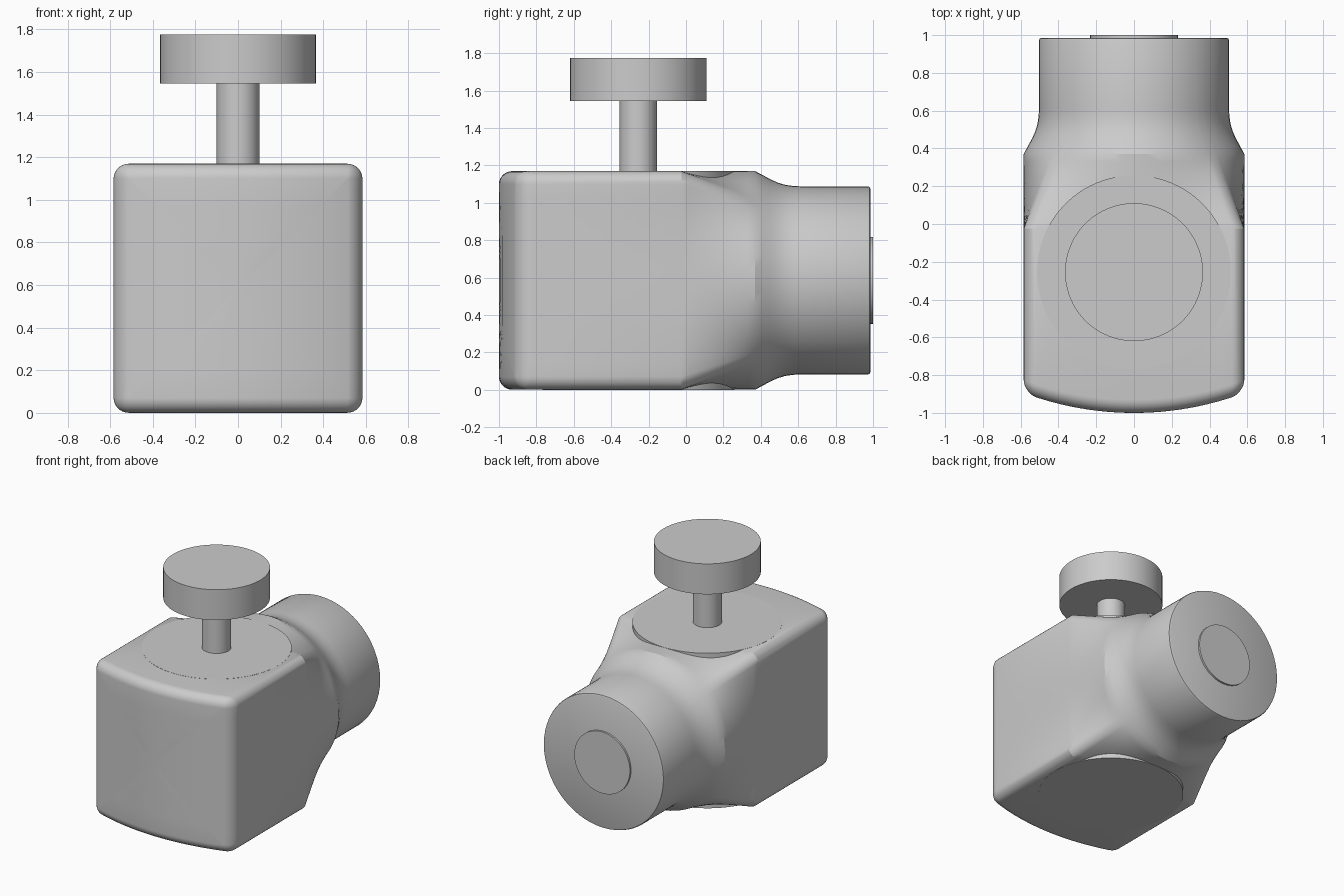
import bpy, bmesh, math
from mathutils import Vector

cube = bpy.data.objects.get("Cube")
if cube:
    bpy.data.objects.remove(cube, do_unlink=True)

grey = bpy.data.materials.new("plain_grey")
grey.use_nodes = True
colour = (0.6, 0.6, 0.6, 1)
grey.diffuse_color = colour
grey.node_tree.nodes["Principled BSDF"].inputs["Base Color"].default_value = colour

HALF, MID, FILLET = 0.584, 0.585, 0.07


def finish(name, bm):
    bmesh.ops.remove_doubles(bm, verts=bm.verts, dist=0.0001)
    bmesh.ops.recalc_face_normals(bm, faces=bm.faces)
    mesh = bpy.data.meshes.new(name)
    bm.to_mesh(mesh)
    bm.free()
    mesh.materials.append(grey)
    mesh.shade_smooth()
    mesh.set_sharp_from_angle(angle=math.radians(25))
    obj = bpy.data.objects.new(name, mesh)
    bpy.context.collection.objects.link(obj)
    return obj


def cylinder(name, radius, start, end):
    start, end = Vector(start), Vector(end)
    bm = bmesh.new()
    bmesh.ops.create_cone(bm, cap_ends=True, segments=96, radius1=radius,
                          radius2=radius, depth=(end - start).length)
    obj = finish(name, bm)
    obj.location = (start + end) / 2
    obj.rotation_euler = (end - start).to_track_quat('Z', 'Y').to_euler()
    return obj


def rounded_square(inset=0.0, sides=16, arc=7):
    """Outline in the xz plane, always with the same number of points."""
    points = []
    flat = HALF - FILLET
    radius = max(FILLET - inset, 0.002)
    for quarter in range(4):
        turn = quarter * math.pi / 2
        side = [(flat + radius, flat * (2 * i / sides - 1)) for i in range(sides)]
        corner = [(flat + radius * math.cos(a), flat + radius * math.sin(a))
                  for a in (i / arc * math.pi / 2 for i in range(arc))]
        for x, z in side + corner:
            points.append(Vector((x * math.cos(turn) - z * math.sin(turn),
                                  x * math.sin(turn) + z * math.cos(turn))))
    return points


def front_y(x):
    """Gently bowed front face."""
    bow = 1.67
    return -1 + bow - math.sqrt(bow * bow - x * x)


# Body: bowed front, square block, blend to round, then the neck
square = rounded_square()
circle = [p.normalized() for p in square]
rings = []
inner = rounded_square(FILLET)
for scale in (0.02, 0.25, 0.5, 0.75):
    rings.append([(p.x * scale, front_y(p.x * scale), p.y * scale) for p in inner])
for step in range(9):
    a = step / 8 * math.pi / 2
    outline = rounded_square(FILLET * (1 - math.sin(a)))
    rings.append([(p.x, front_y(p.x) + FILLET * (1 - math.cos(a)), p.y)
                  for p in outline])
for step in range(11):
    t = step / 10
    rings.append([(s.x * (1 - t) + c.x * HALF * t, -0.025 + 0.395 * t,
                   s.y * (1 - t) + c.y * HALF * t)
                  for s, c in zip(square, circle)])
neck = [(0.41, 0.563), (0.45, 0.541), (0.49, 0.523), (0.53, 0.511), (0.57, 0.505),
        (0.61, 0.503), (0.972, 0.503), (0.982, 0.499), (0.986, 0.489)]
for y, r in neck:
    rings.append([(c.x * r, y, c.y * r) for c in circle])

bm = bmesh.new()
loops = [[bm.verts.new((x, y, z + MID)) for x, y, z in ring] for ring in rings]
count = len(square)
for lower, upper in zip(loops, loops[1:]):
    for i in range(count):
        j = (i + 1) % count
        bm.faces.new((lower[i], lower[j], upper[j], upper[i]))
bm.faces.new(loops[0])
bm.faces.new(loops[-1])
finish("body", bm)

# Round boss through the block, showing where the blend falls away
AXIS = -0.255
cylinder("vertical_boss", 0.513, (0, AXIS, 0), (0, AXIS, 1.17))
# Stem and knob
cylinder("stem", 0.1, (0, AXIS, 1.1), (0, AXIS, 1.55))
cylinder("knob", 0.365, (0, AXIS, 1.545), (0, AXIS, 1.775))
# Raised disc on the back of the neck
cylinder("end_disc", 0.232, (0, 0.95, MID), (0, 1.0, MID))
